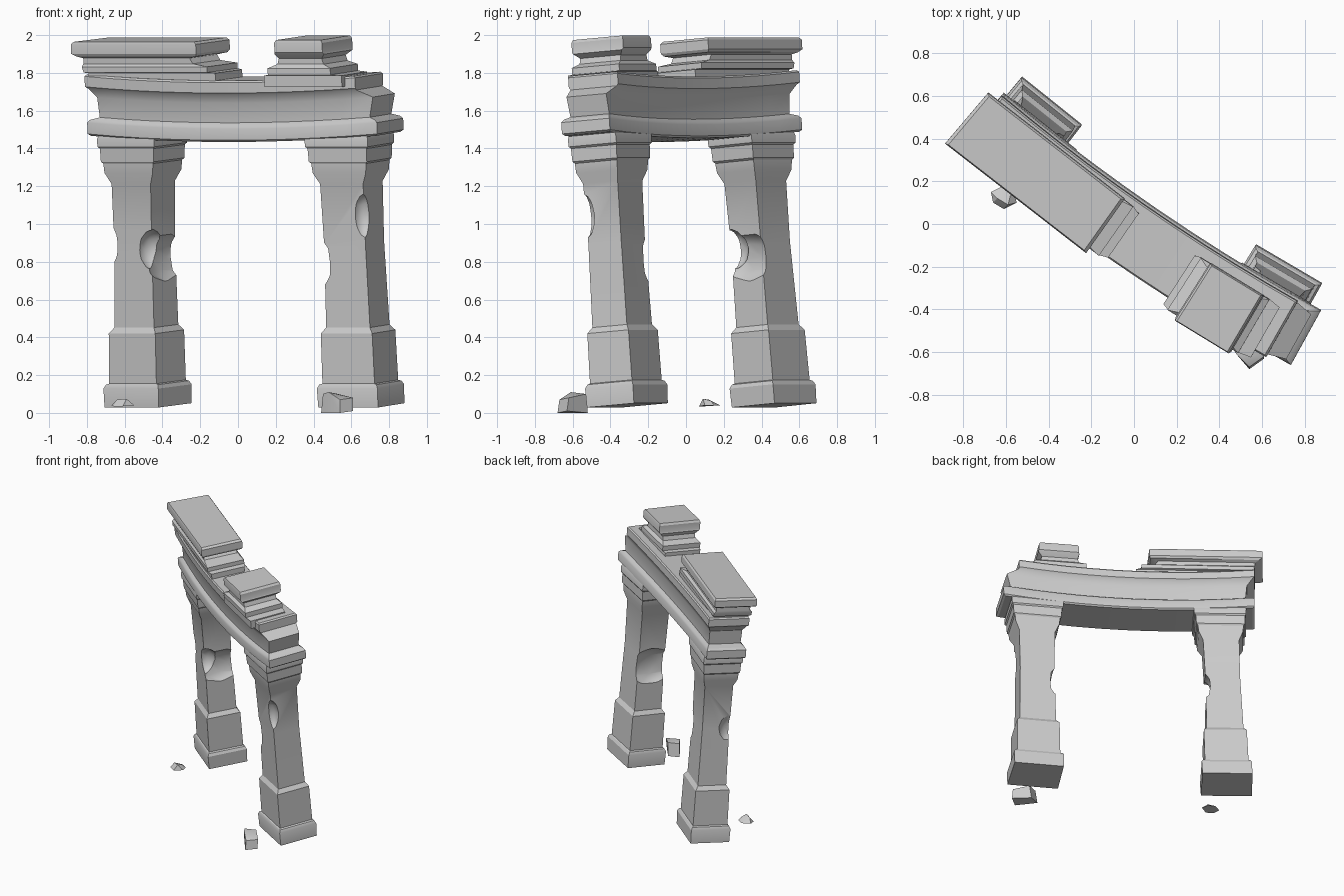
import bpy
import bmesh
from math import radians, sin, cos, atan
from mathutils import Vector

default_cube = bpy.data.objects.get("Cube")
if default_cube:
    bpy.data.objects.remove(default_cube, do_unlink=True)

# One weathered stone colour
stone = bpy.data.materials.new("grey_stone")
stone.use_nodes = True
colour = (0.6, 0.6, 0.6, 1)
stone.diffuse_color = colour
stone.node_tree.nodes["Principled BSDF"].inputs["Base Color"].default_value = colour

HEADING = radians(-34.4)   # direction of the gate in plan
BEND = 0.053               # plan curvature of the gate
LEAN = 0.08                # forward lean per unit of height
TOP = 1.42                 # height where the lean is zero


def place(along, across, height, sag=False):
    """Map gate coordinates (along, across, height) to the bent, leaning gate."""
    turn = atan(2 * BEND * along)
    u = along - across * sin(turn)
    v = BEND * along ** 2 + across * cos(turn) - LEAN * (height - TOP)
    z = height + LEAN * across
    if sag:
        z += 0.04 * along ** 2 - 0.03
    return Vector((0.03 + u * cos(HEADING) - v * sin(HEADING),
                   -0.045 + u * sin(HEADING) + v * cos(HEADING), z))


def finish(name, bm):
    """Turn a bmesh into a shaded object."""
    bmesh.ops.recalc_face_normals(bm, faces=bm.faces[:])
    mesh = bpy.data.meshes.new(name)
    bm.to_mesh(mesh)
    bm.free()
    mesh.materials.append(stone)
    obj = bpy.data.objects.new(name, mesh)
    bpy.context.collection.objects.link(obj)
    return obj


def activate(obj):
    bpy.ops.object.select_all(action='DESELECT')
    obj.select_set(True)
    bpy.context.view_layer.objects.active = obj


def smooth(obj):
    activate(obj)
    bpy.ops.object.shade_smooth_by_angle(angle=radians(28))


def stack(name, rings, segments=1, shift=0, sag=False):
    """Moulded block from stacked rectangles (start, end, width, height)."""
    bm = bmesh.new()
    loops = []
    for start, end, width, height in rings:
        stations = [start + (end - start) * i / segments for i in range(segments + 1)]
        outline = [(s, shift - width / 2) for s in stations]
        outline += [(s, shift + width / 2) for s in reversed(stations)]
        loops.append([bm.verts.new(place(s, v, height, sag)) for s, v in outline])
    count = len(loops[0])
    for low, high in zip(loops, loops[1:]):
        for i in range(count):
            j = (i + 1) % count
            bm.faces.new((low[i], low[j], high[j], high[i]))
    for cap in (loops[0], loops[-1]):
        for i in range(segments):
            bm.faces.new((cap[i], cap[i + 1], cap[-2 - i], cap[-1 - i]))
    return finish(name, bm)


def chip(obj, centre, radii):
    """Break a rough faceted bite out of an object."""
    bm = bmesh.new()
    bmesh.ops.create_icosphere(bm, subdivisions=2, radius=1)
    for vert in bm.verts:
        vert.co = place(*(c + r * k for c, r, k in zip(centre, radii, vert.co)))
    cutter = finish("chip_cutter", bm)
    cutter.hide_render = True
    activate(obj)
    cut = obj.modifiers.new("chip", 'BOOLEAN')
    cut.operation = 'DIFFERENCE'
    cut.object = cutter
    bpy.ops.object.modifier_apply(modifier=cut.name)
    bpy.data.objects.remove(cutter, do_unlink=True)


def rubble(name, points):
    """Loose stone: hull of a few corners."""
    bm = bmesh.new()
    for point in points:
        bm.verts.new(point)
    bmesh.ops.convex_hull(bm, input=bm.verts[:])
    smooth(finish(name, bm))


# Pillars: plinth, pedestal, shaft and capital as (height, length, depth)
PILLAR = [(.04, .36, .285), (.14, .365, .29), (.16, .345, .27), (.165, .315, .255),
          (.43, .31, .25), (.46, .265, .21), (.9, .25, .2), (1.22, .26, .21),
          (1.28, .32, .25), (1.33, .33, .255), (1.34, .35, .27), (1.41, .355, .275),
          (1.42, .375, .29), (1.46, .38, .29), (1.48, .37, .275)]


def pillar(name, centre, splay, chips):
    def axis(z):
        return centre + splay * (TOP - z)
    obj = stack(name, [(axis(z) - l / 2, axis(z) + l / 2, d, z) for z, l, d in PILLAR])
    for (s, v, z), radii in chips:
        chip(obj, (axis(z) + s, v, z), radii)
    smooth(obj)


pillar("right_pillar", -.665, -.03, [
    ((.13, -.09, .87), (.09, .09, .11)),
    ((.16, .01, .82), (.08, .2, .14)),
    ((-.15, -.09, .9), (.05, .08, .11))])
pillar("left_pillar", .665, 0, [
    ((.13, -.11, 1.05), (.06, .06, .12)),
    ((-.15, 0, .8), (.07, .2, .15))])

# Lintel: fascia, frieze and projecting ledge
smooth(stack("lintel", [
    (-.9, .9, .27, 1.475), (-.915, .915, .29, 1.485), (-.915, .915, .29, 1.545),
    (-.9, .9, .275, 1.56), (-.85, .86, .235, 1.575), (-.86, .885, .24, 1.68),
    (-.9, .8, .28, 1.725), (-.915, .8, .3, 1.735), (-.915, .8, .3, 1.79),
    (-.905, .79, .285, 1.8)], segments=10, sag=True))

# Surviving pieces of the broken cornice
smooth(stack("long_cornice", [
    (-.89, -.06, .25, 1.75), (-.89, -.06, .25, 1.81), (-.91, -.1, .28, 1.815),
    (-.92, -.1, .28, 1.845), (-.92, -.2, .25, 1.86), (-.92, -.22, .25, 1.89),
    (-.95, -.165, .29, 1.9), (-.975, -.155, .31, 1.915), (-.975, -.155, .31, 1.965),
    (-.96, -.17, .295, 1.978)], shift=-.022))
smooth(stack("short_cornice", [
    (.27, .74, .27, 1.74), (.27, .74, .27, 1.8), (.3, .68, .29, 1.805),
    (.3, .68, .29, 1.84), (.35, .63, .25, 1.86), (.36, .62, .25, 1.89),
    (.35, .65, .3, 1.915), (.355, .645, .315, 1.925), (.355, .645, .315, 1.975),
    (.365, .635, .305, 1.99)], shift=-.05))

# Fallen stones by the pillars
rubble("large_rubble", [
    (.44, -.55, 0), (.54, -.68, 0), (.61, -.63, .01), (.52, -.52, 0),
    (.45, -.56, .1), (.54, -.67, .07), (.61, -.62, .08), (.53, -.53, .1), (.48, -.61, .11)])
rubble("small_rubble", [
    (-.67, .15, .04), (-.66, .1, .035), (-.61, .07, .035), (-.55, .1, .04),
    (-.56, .15, .04), (-.61, .18, .04), (-.64, .12, .07), (-.59, .09, .075), (-.58, .13, .065)])
